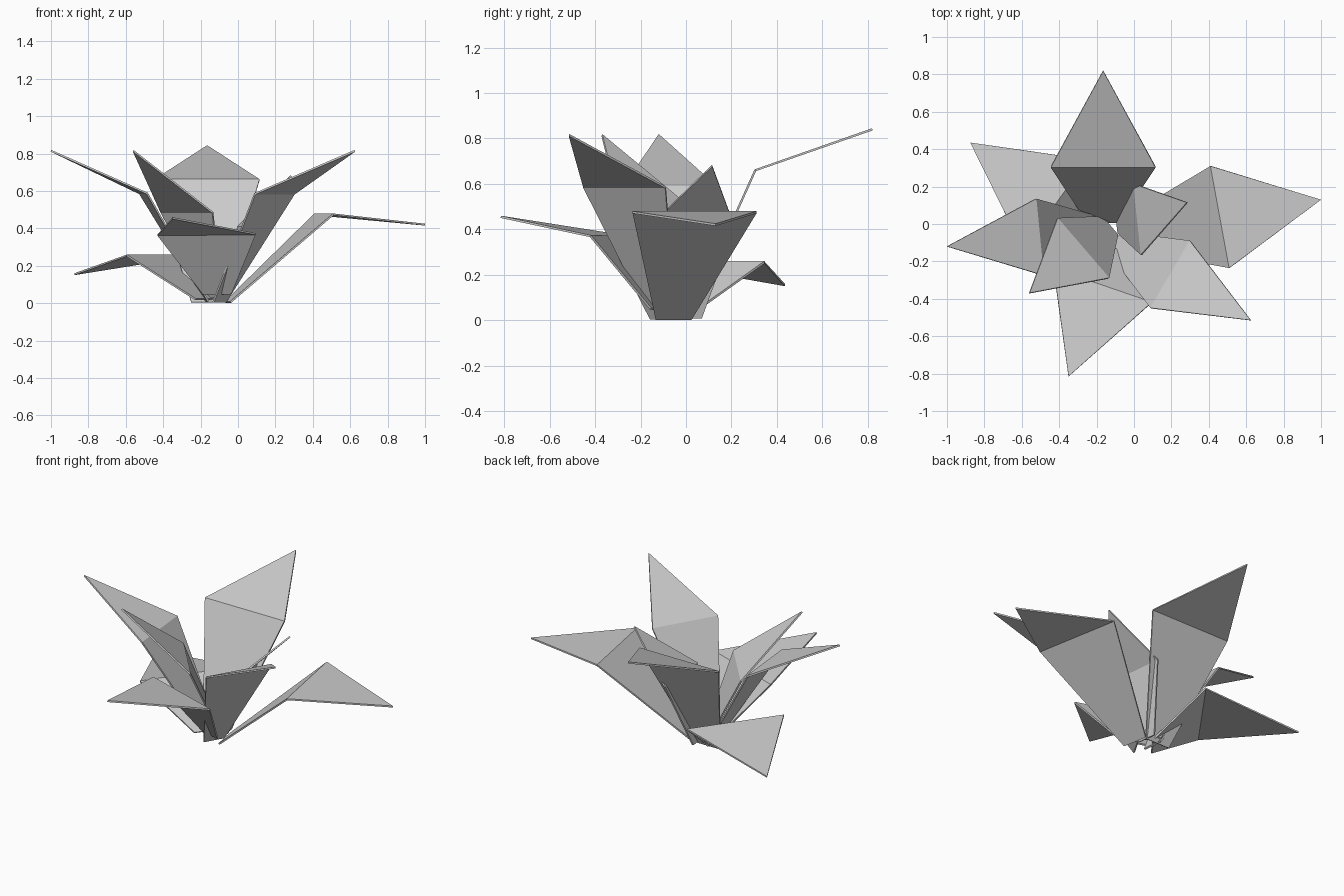
import bpy
from mathutils import Vector


def leaf(name, base, left, right, tip, width):
    """Folded leaf: tapered blade from a narrow base, then a triangular tip."""
    l, r, b = Vector(left), Vector(right), Vector(base)
    side = (r - l).normalized() * width / 2
    verts = [b - side, b + side, r, l, Vector(tip)]
    mesh = bpy.data.meshes.new(name)
    mesh.from_pydata(verts, [], [(0, 1, 2, 3), (3, 2, 4)])
    obj = bpy.data.objects.new(name, mesh)
    bpy.context.collection.objects.link(obj)
    mod = obj.modifiers.new("thickness", 'SOLIDIFY')
    mod.thickness = 0.01
    mod.offset = 0


# Large outer leaves
leaf("back_leaf", (-0.165, 0.01, 0.005), (-0.445, 0.305, 0.66),
     (0.115, 0.305, 0.66), (-0.165, 0.82, 0.84), 0.17)
leaf("right_leaf", (-0.055, -0.055, 0.005), (0.41, 0.31, 0.475),
     (0.51, -0.235, 0.475), (1.0, 0.13, 0.42), 0.16)
leaf("front_leaf", (-0.11, -0.13, 0.05), (-0.43, -0.24, 0.365),
     (0.095, -0.42, 0.37), (-0.35, -0.815, 0.455), 0.16)
leaf("back_left_leaf", (-0.18, -0.05, 0.02), (-0.595, -0.135, 0.255),
     (-0.25, 0.345, 0.255), (-0.875, 0.435, 0.155), 0.16)

# Medium upright leaves
leaf("front_right_leaf", (-0.1, -0.1, 0.005), (0.09, -0.45, 0.585),
     (0.30, -0.09, 0.585), (0.625, -0.515, 0.815), 0.13)
leaf("left_leaf", (-0.165, -0.03, 0.01), (-0.525, 0.135, 0.587),
     (-0.485, -0.275, 0.587), (-1.0, -0.12, 0.815), 0.13)
leaf("front_left_leaf", (-0.13, -0.01, 0.03), (-0.41, 0.03, 0.485),
     (-0.135, -0.29, 0.485), (-0.56, -0.37, 0.815), 0.13)

# Small centre leaf
leaf("centre_leaf", (-0.09, 0.01, 0.01), (0.0, 0.215, 0.41),
     (0.04, -0.165, 0.41), (0.285, 0.115, 0.68), 0.12)
